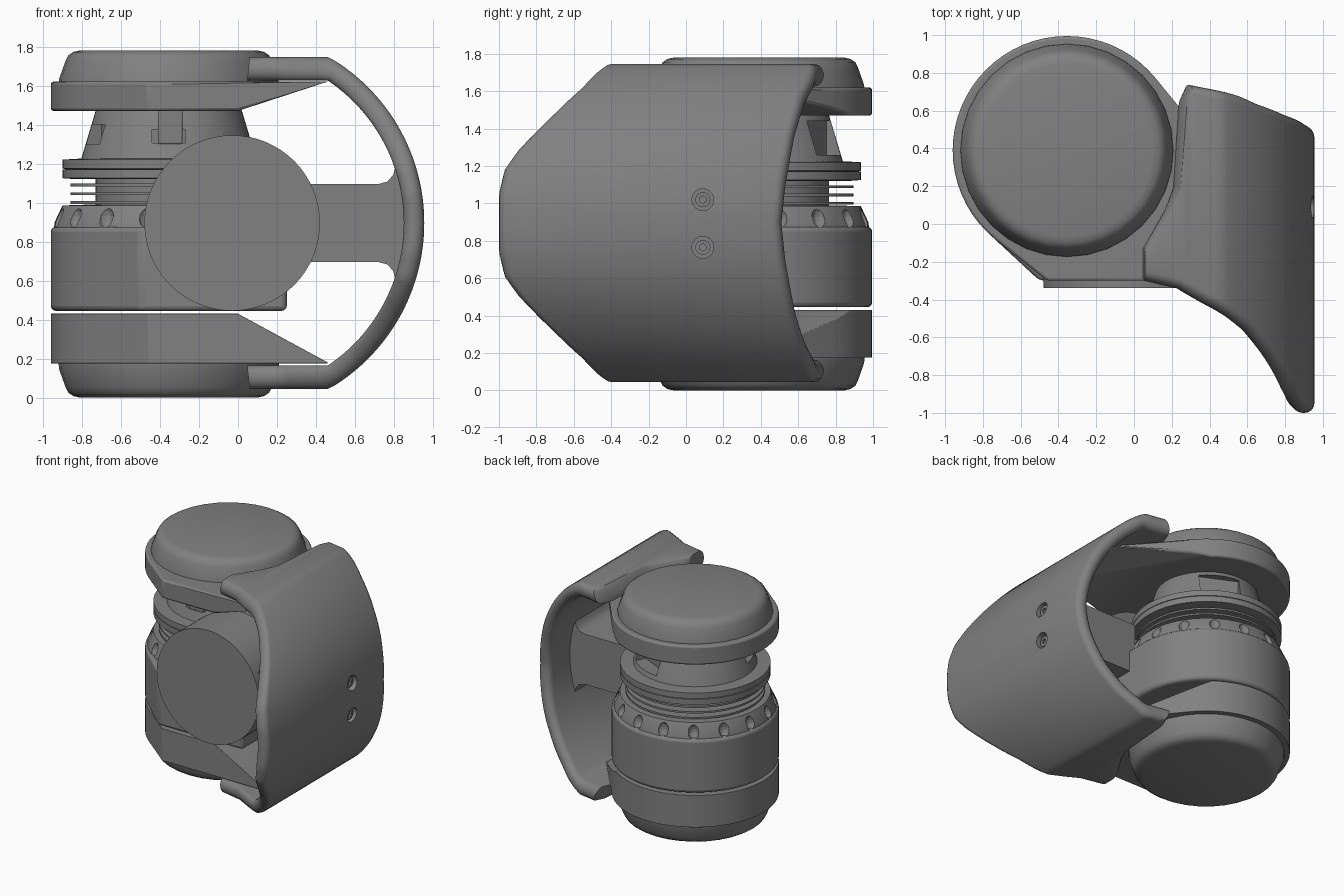
import bpy, bmesh
from math import sin, cos, pi, radians, degrees, atan2
from mathutils import Vector, Matrix

if "Cube" in bpy.data.objects:
    bpy.data.objects.remove(bpy.data.objects["Cube"])

AX, AY = -0.355, 0.39      # vertical axis of the stack
MX, MZ = -0.03, 0.895      # centre of the motor and shell arc


def material(name, v):
    m = bpy.data.materials.new(name)
    m.use_nodes = True
    m.diffuse_color = (v, v, v, 1)
    m.node_tree.nodes["Principled BSDF"].inputs["Base Color"].default_value = (v, v, v, 1)
    return m


GREY = material("mid_grey", 0.22)


def finish(name, bm, bevel=0, smooth=True):
    bmesh.ops.recalc_face_normals(bm, faces=bm.faces)
    me = bpy.data.meshes.new(name)
    bm.to_mesh(me)
    bm.free()
    ob = bpy.data.objects.new(name, me)
    bpy.context.collection.objects.link(ob)
    me.materials.append(GREY)
    if bevel:
        mod = ob.modifiers.new("bevel", 'BEVEL')
        mod.width, mod.segments, mod.angle_limit = bevel, 3, radians(35)
    if smooth:
        bpy.ops.object.select_all(action='DESELECT')
        ob.select_set(True)
        bpy.context.view_layer.objects.active = ob
        bpy.ops.object.shade_smooth_by_angle(angle=radians(35))
    return ob


def skin(bm, loops, closed=False):
    """Bridge equal loops of points; cap the ends unless closed."""
    rows = [[bm.verts.new(p) for p in lp] for lp in loops]
    n = len(rows[0])
    for a, b in zip(rows, rows[1:]):
        for i in range(n):
            j = (i + 1) % n
            bm.faces.new((a[i], a[j], b[j], b[i]))
    bm.faces.new(rows[0])
    bm.faces.new(rows[-1])


def circle(r, n=64):
    return [(AX + r * cos(2 * pi * i / n), AY + r * sin(2 * pi * i / n)) for i in range(n)]


def lathe(name, prof, n=64):
    bm = bmesh.new()
    skin(bm, [[(x, y, z) for x, y in circle(r, n)] for r, z in prof])
    return finish(name, bm)


def hull(name, pts, z0, z1, bevel, cut=None):
    """Convex prism around points, optionally sliced by a plane."""
    bm = bmesh.new()
    for x, y in pts:
        bm.verts.new((x, y, z0))
        bm.verts.new((x, y, z1))
    res = bmesh.ops.convex_hull(bm, input=bm.verts)
    bmesh.ops.dissolve_limit(bm, angle_limit=radians(1), verts=bm.verts, edges=bm.edges)
    if cut:
        bmesh.ops.bisect_plane(bm, geom=bm.verts[:] + bm.edges[:] + bm.faces[:],
                               plane_co=cut[0], plane_no=cut[1], clear_outer=True)
        bmesh.ops.holes_fill(bm, edges=[e for e in bm.edges if e.is_boundary])
    return finish(name, bm, bevel)


def tube(bm, centre, direction, r, depth, n=32):
    rot = Vector(direction).to_track_quat('Z', 'Y').to_matrix().to_4x4()
    bmesh.ops.create_cone(bm, cap_ends=True, segments=n, radius1=r, radius2=r, depth=depth,
                          matrix=Matrix.Translation(centre) @ rot)


def carve(ob, bm, name):
    cutter = finish(name, bm, smooth=False)
    cutter.hide_render = True
    cutter.hide_viewport = True
    mod = ob.modifiers.new("carve", 'BOOLEAN')
    mod.operation, mod.object, mod.solver = 'DIFFERENCE', cutter, 'EXACT'


def lerp(table, x):
    for (a, p), (b, q) in zip(table, table[1:]):
        if x <= b:
            return p + (q - p) * max(0, x - a) / (b - a)
    return table[-1][1]


# Rounded end caps
cap = [(0.565, 0.18), (0.562, 0.15), (0.53, 0.06), (0.515, 0.03), (0.49, 0.013), (0.455, 0.005)]
lathe("bottom_cap", [(r, z - 0.005) for r, z in cap], 32)
lathe("top_cap", [(r, 1.785 - z) for r, z in cap], 32)

# Ring arms reaching out to the shell
arm = circle(0.605) + [(-0.46, -0.3), (0.46, -0.3), (0.46, 0.35)]
hull("lower_ring_arm", arm, 0.175, 0.43, 0.015, ((0, 0, 0.43), (0.25, 0, 0.46)))
hull("upper_ring_arm", arm, 1.47, 1.62, 0.015, ((0, 0, 1.47), (0.15, 0, -0.46)))

# Main body with its forward housing
hull("main_body", circle(0.605) + [(-0.5, -0.3), (0.25, -0.3)], 0.445, 0.875, 0.025)

# Notched crown
crown = lathe("crown", [(0.59, 0.86), (0.585, 0.9), (0.545, 0.985), (0.4, 0.99)])
bm = bmesh.new()
for i in range(16):
    a = 2 * pi * (i + 0.5) / 16
    m = (Matrix.Translation((AX + 0.585 * cos(a), AY + 0.585 * sin(a), 0.93))
         @ Matrix.Rotation(a, 4, 'Z') @ Matrix.Diagonal((0.045, 0.042, 0.06, 1)))
    bmesh.ops.create_uvsphere(bm, u_segments=12, v_segments=8, radius=1, matrix=m)
carve(crown, bm, "crown_notch_cutter")

# Cooling fins, collar and upper cone
lathe("fin_core", [(0.375, 0.97), (0.375, 1.14)])
for i, z in enumerate((1.0, 1.045, 1.09)):
    lathe(f"fin_{i + 1}", [(0.505, z - 0.007), (0.505, z + 0.007)])
lathe("collar_lower", [(0.48, 1.12), (0.545, 1.125), (0.545, 1.17)])
lathe("collar_upper", [(0.53, 1.17), (0.545, 1.175), (0.545, 1.22), (0.46, 1.225)])
cone = lathe("upper_cone", [(0.45, 1.22), (0.375, 1.47), (0.37, 1.48)])
bm = bmesh.new()
for deg, w, z, h in ((270, 0.17, 1.34, 0.07), (65, 0.3, 1.35, 0.18), (200, 0.2, 1.35, 0.1)):
    a = radians(deg)
    m = (Matrix.Translation((AX + 0.41 * cos(a), AY + 0.41 * sin(a), z))
         @ Matrix.Rotation(a, 4, 'Z') @ Matrix.Diagonal((0.16, w, h, 1)))
    bmesh.ops.create_cube(bm, size=1, matrix=m)
carve(cone, bm, "cone_slot_cutter")
hull("cable_tab", [(-0.41, -0.04), (-0.285, -0.04), (-0.41, 0.02), (-0.285, 0.02)], 1.3, 1.48, 0.008)

# Front motor
bm = bmesh.new()
tube(bm, (MX, -0.14, MZ), (0, 1, 0), 0.45, 0.4, 64)
finish("front_motor", bm)

# Bracket between motor and shell
half = [(0.2, 0.2), (0.72, 0.2), (0.765, 0.212), (0.795, 0.245), (0.81, 0.3), (0.85, 0.3)]
outline = half + [(x, -z) for x, z in reversed(half)]
bm = bmesh.new()
skin(bm, [[(x, y, MZ + z) for x, z in outline] for y in (-0.28, 0.25)])
finish("shell_bracket", bm)

# Curved shell: rounded cross-sections swept around the motor axis
front = [(0, -1), (9.4, -1), (17.7, -0.97), (24, -0.9), (37.5, -0.71), (48, -0.57),
         (60, -0.45), (72, -0.34), (84, -0.3)]
back = [(0, 0.51), (12, 0.53), (30, 0.58), (45, 0.64), (52, 0.68), (60, 0.71), (69, 0.74),
        (71, 0.6), (72, 0.22), (75, 0.1), (79, 0), (84, -0.12)]
loops = []
for d in range(-84, 85, 2):
    a, k = radians(d), max(abs(sin(radians(d))), 0.01)
    ro, ri = min(0.985, 0.85 / k), min(0.88, 0.73 / k)
    mid, th = (ro + ri) / 2, (ro - ri) / 2
    loop = []
    for y, s in ((lerp(front, abs(d)), 1), (lerp(back, abs(d)), -1)):
        for i in range(9):
            b = pi * i / 8
            r = mid - s * th * cos(b)
            loop.append((MX + r * cos(a), y + s * 0.05 * (1 - sin(b)), MZ + r * sin(a)))
    loops.append(loop)
bm = bmesh.new()
skin(bm, loops)
shell = finish("curved_shell", bm)

# Screw recesses and socket screws
bm = bmesh.new()
for z in (0.765, 1.02):
    tube(bm, (0.96, 0.09, z), (1, 0, 0), 0.058, 0.12)
carve(shell, bm, "screw_recess_cutter")
for i, z in enumerate((0.765, 1.02)):
    bm = bmesh.new()
    tube(bm, (0.9, 0.09, z), (1, 0, 0), 0.04, 0.05)
    screw = finish(f"shell_screw_{i + 1}", bm)
    bm = bmesh.new()
    tube(bm, (0.925, 0.09, z), (1, 0, 0), 0.02, 0.03, 6)
    carve(screw, bm, f"socket_cutter_{i + 1}")
